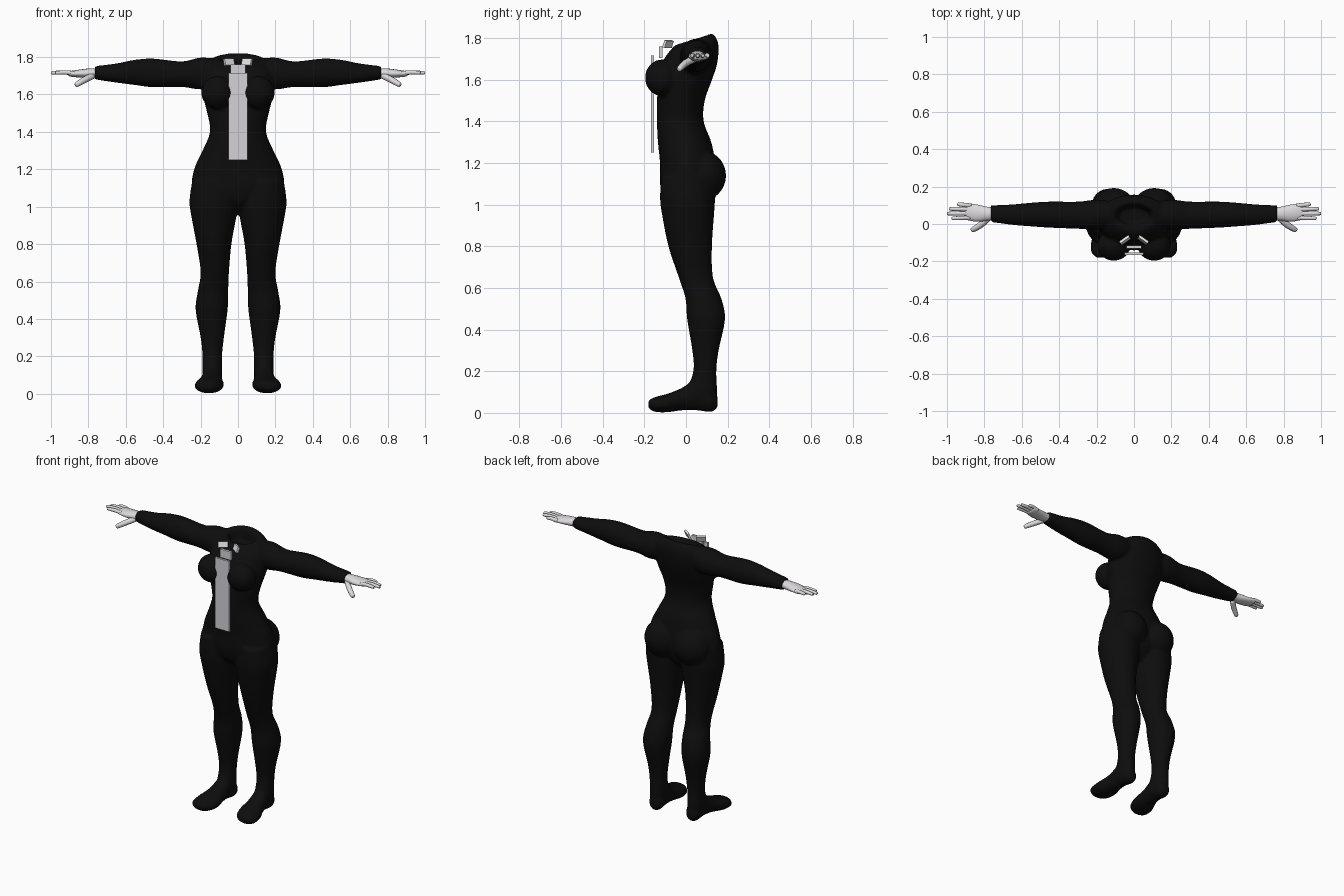
import bpy, bmesh, math
from mathutils import Vector, Matrix

if "Cube" in bpy.data.objects:
    bpy.data.objects.remove(bpy.data.objects["Cube"])


def material(name, rgb):
    m = bpy.data.materials.new(name)
    m.diffuse_color = (*rgb, 1)
    m.use_nodes = True
    m.node_tree.nodes["Principled BSDF"].inputs["Base Color"].default_value = m.diffuse_color
    return m


BLACK = material("suit_black", (0.004, 0.004, 0.004))
SKIN = material("pale_grey_hand", (0.72, 0.70, 0.72))
TIE = material("tie_grey", (0.66, 0.64, 0.69))
COLLAR = material("collar_white", (0.78, 0.77, 0.79))


def loft(bm, rings, sides=24, steps=4):
    """Skin smooth closed tube through rings of (centre, half axis, half axis)."""
    keys = [[Vector(p) for p in r] for r in rings]
    path = []
    for i in range(len(keys) - 1):
        a, b, c, d = (keys[max(i - 1, 0)], keys[i], keys[i + 1],
                      keys[min(i + 2, len(keys) - 1)])
        for s in range(steps):
            t = s / steps
            path.append([q + 0.5 * t * (r - p + t * (2 * p - 5 * q + 4 * r - w
                         + t * (3 * (q - r) + w - p)))
                         for p, q, r, w in zip(a, b, c, d)])
    path.append(keys[-1])
    loops = []
    for c, u, v in path:
        loops.append([bm.verts.new(c + u * math.cos(k * math.tau / sides)
                                   + v * math.sin(k * math.tau / sides))
                      for k in range(sides)])
    for p, q in zip(loops, loops[1:]):
        for k in range(sides):
            n = (k + 1) % sides
            bm.faces.new((p[k], p[n], q[n], q[k]))
    bm.faces.new(loops[0])
    bm.faces.new(loops[-1])


def ball(bm, centre, radii):
    bmesh.ops.create_uvsphere(bm, u_segments=24, v_segments=16, radius=1,
                              matrix=Matrix.Translation(centre) @ Matrix.Diagonal((*radii, 1)))


def finish(name, bm, mat, smooth=True):
    bmesh.ops.recalc_face_normals(bm, faces=bm.faces)
    me = bpy.data.meshes.new(name)
    bm.to_mesh(me)
    bm.free()
    me.materials.append(mat)
    for p in me.polygons:
        p.use_smooth = smooth
    ob = bpy.data.objects.new(name, me)
    bpy.context.collection.objects.link(ob)
    return ob


# Body suit: torso, sunk neck opening, bust, seat, arms, legs and feet
bm = bmesh.new()
torso = [  # z, half width, front y, back y, rise from front to back
    (0.96, .03, -.02, .06, 0), (1.02, .13, -.10, .11, 0), (1.10, .24, -.125, .14, 0),
    (1.20, .235, -.125, .14, 0), (1.30, .19, -.135, .122, 0), (1.40, .15, -.14, .085, 0),
    (1.50, .165, -.14, .09, 0), (1.60, .19, -.13, .125, 0), (1.68, .195, -.115, .15, 0),
    (1.75, .185, -.085, .156, .02), (1.795, .125, -.045, .13, .025),
    (1.785, .095, -.01, .10, .02), (1.73, .08, .0, .09, 0)]
loft(bm, [((0, (f + b) / 2, z), (w, 0, 0), (0, (b - f) / 2, r))
          for z, w, f, b, r in torso], 32)

arm = [  # x, low z, high z, front y, back y
    (.11, 1.65, 1.79, -.01, .12), (.20, 1.627, 1.798, -.03, .13),
    (.30, 1.64, 1.777, -.026, .12), (.45, 1.638, 1.792, -.02, .12),
    (.55, 1.65, 1.786, -.013, .114), (.65, 1.663, 1.766, -.005, .105),
    (.765, 1.68, 1.752, .01, .10)]
leg = [  # z, inner x, outer x, front y, back y
    (1.14, .02, .245, -.12, .14), (1.03, 0, .26, -.125, .14), (.95, .008, .25, -.115, .135),
    (.80, .035, .222, -.085, .125), (.65, .048, .20, -.035, .13), (.55, .052, .215, -.003, .17),
    (.45, .055, .227, .005, .188), (.30, .075, .20, .03, .157), (.20, .085, .19, .035, .146),
    (.10, .085, .19, .0, .15), (.04, .09, .18, .0, .14)]
foot = [  # y, centre x, half width, low z, high z
    (-.18, .165, .035, .022, .06), (-.15, .162, .068, .005, .076), (-.09, .152, .077, .003, .092),
    (-.02, .143, .06, .012, .12), (.05, .138, .052, .012, .16), (.12, .135, .046, .004, .12),
    (.152, .135, .025, .025, .08)]
for s in (-1, 1):
    loft(bm, [((s * x, (f + b) / 2, (lo + hi) / 2), (0, (b - f) / 2, 0), (0, 0, (hi - lo) / 2))
              for x, lo, hi, f, b in arm])
    loft(bm, [((s * (i + o) / 2, (f + b) / 2, z), ((o - i) / 2, 0, 0), (0, (b - f) / 2, 0))
              for z, i, o, f, b in leg])
    loft(bm, [((s * x, y, (lo + hi) / 2), (w, 0, 0), (0, 0, (hi - lo) / 2))
              for y, x, w, lo, hi in foot])
    ball(bm, (s * .108, -.115, 1.61), (.089, .082, .088))
    ball(bm, (s * .108, .078, 1.14), (.118, .115, .12))
body = finish("body_suit", bm, BLACK)
fuse = body.modifiers.new("fuse", 'REMESH')
fuse.mode = 'VOXEL'
fuse.voxel_size = 0.009
fuse.use_smooth_shade = True
soft = body.modifiers.new("soften", 'SMOOTH')
soft.factor = 0.5
soft.iterations = 4

# Hands: palm, four fingers and a thumb
for s, side in ((-1, "left"), (1, "right")):
    bm = bmesh.new()
    palm = [(.74, .055, .032, .024), (.79, .055, .038, .026), (.84, .058, .046, .022),
            (.89, .066, .045, .016), (.905, .068, .038, .011)]  # x, y, half depth, half height
    loft(bm, [((s * x, y, 1.715 + (.74 - x) * .03), (0, h, 0), (0, 0, t))
              for x, y, h, t in palm], 16)

    def digit(points, r):
        a, m, b = (Vector((s * x, y, z)) for x, y, z in points)
        d = (b - a).normalized()
        u = d.cross(Vector((0, 0, 1))).normalized()
        v = u.cross(d)
        tip = b - d * r * .5
        loft(bm, [(a, u * r, v * r), (m, u * r, v * r), (tip, u * r * .8, v * r * .8),
                  (b, u * r * .3, v * r * .3)], 10, 3)

    for y0, y1, tip in ((.034, .03, .975), (.056, .056, 1.0), (.078, .081, .988), (.098, .106, .945)):
        digit([(.87, y0, 1.712), ((.87 + tip) / 2, (y0 + y1) / 2, 1.718), (tip, y1, 1.716)], .0115)
    digit([(.775, .035, 1.70), (.82, -.005, 1.678), (.868, -.036, 1.65)], .017)
    finish(side + "_hand", bm, SKIN)


def slab(name, centre, size, mat, rot=None):
    bm = bmesh.new()
    bmesh.ops.create_cube(bm, size=1, matrix=Matrix.Translation(centre)
                          @ (rot or Matrix()) @ Matrix.Diagonal((*size, 1)))
    return finish(name, bm, mat, False)


# Necktie and collar wings
slab("tie_blade", (0, -.16, 1.483), (.104, .014, .466), TIE)
slab("tie_knot", (0, -.122, 1.733), (.078, .016, .055), TIE)
for s, side in ((-1, "left"), (1, "right")):
    turn = Matrix.Rotation(s * math.radians(-35), 4, 'Z') @ Matrix.Rotation(math.radians(-20), 4, 'X')
    slab(side + "_collar_wing", (s * .048, -.086, 1.772), (.06, .014, .036), COLLAR, turn)
